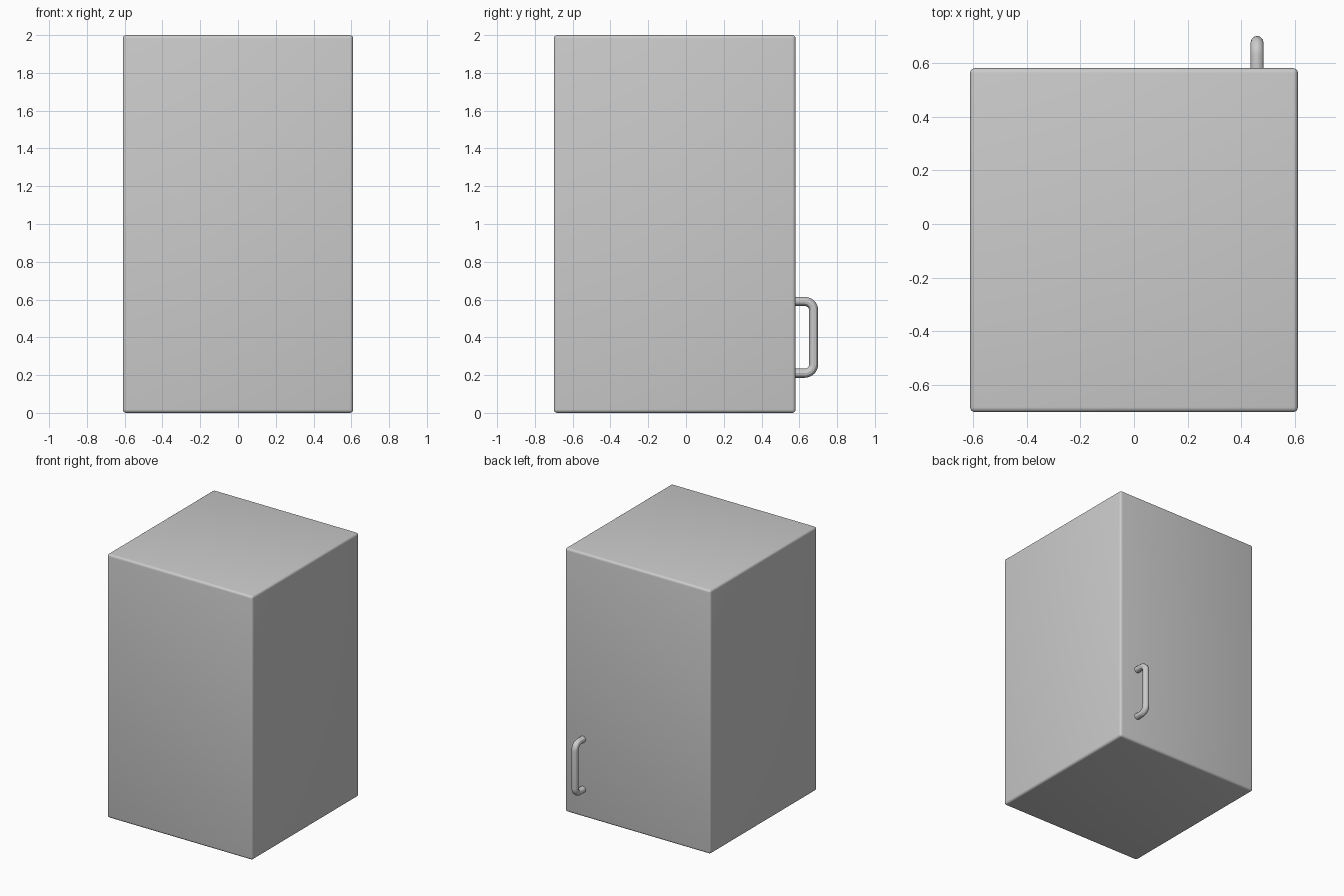
import bpy
from math import sin, cos, pi

if "Cube" in bpy.data.objects:
    bpy.data.objects.remove(bpy.data.objects["Cube"])

# Cabinet body: box with softly rounded edges
bpy.ops.mesh.primitive_cube_add(size=1, location=(0, -0.06, 1.0))
body = bpy.context.object
body.name = "cabinet_body"
body.scale = (1.22, 1.28, 2.0)
bpy.ops.object.transform_apply(location=False, rotation=False, scale=True)
bev = body.modifiers.new("rounded_edges", 'BEVEL')
bev.width = 0.018
bev.segments = 4
bpy.ops.object.modifier_apply(modifier=bev.name)
bpy.ops.object.shade_smooth_by_angle()

# Door handle: round bar swept along a U path with filleted corners
X, Y_IN, Y_OUT, Z_LO, Z_HI, R, TUBE = 0.458, 0.565, 0.676, 0.21, 0.59, 0.048, 0.024


def fillet(cy, cz, start):
    return [(X, cy + R * cos(start + i * pi / 16), cz + R * sin(start + i * pi / 16))
            for i in range(9)]


path = ([(X, Y_IN, Z_LO)] + fillet(Y_OUT - R, Z_LO + R, -pi / 2)
        + fillet(Y_OUT - R, Z_HI - R, 0) + [(X, Y_IN, Z_HI)])
curve = bpy.data.curves.new("handle", 'CURVE')
curve.dimensions = '3D'
curve.bevel_depth = TUBE
curve.bevel_resolution = 4
curve.use_fill_caps = True
spline = curve.splines.new('POLY')
spline.points.add(len(path) - 1)
for point, co in zip(spline.points, path):
    point.co = (*co, 1)
handle = bpy.data.objects.new("handle", curve)
bpy.context.collection.objects.link(handle)
bpy.ops.object.select_all(action='DESELECT')
handle.select_set(True)
bpy.context.view_layer.objects.active = handle
bpy.ops.object.convert(target='MESH')
bpy.ops.object.shade_smooth_by_angle()
